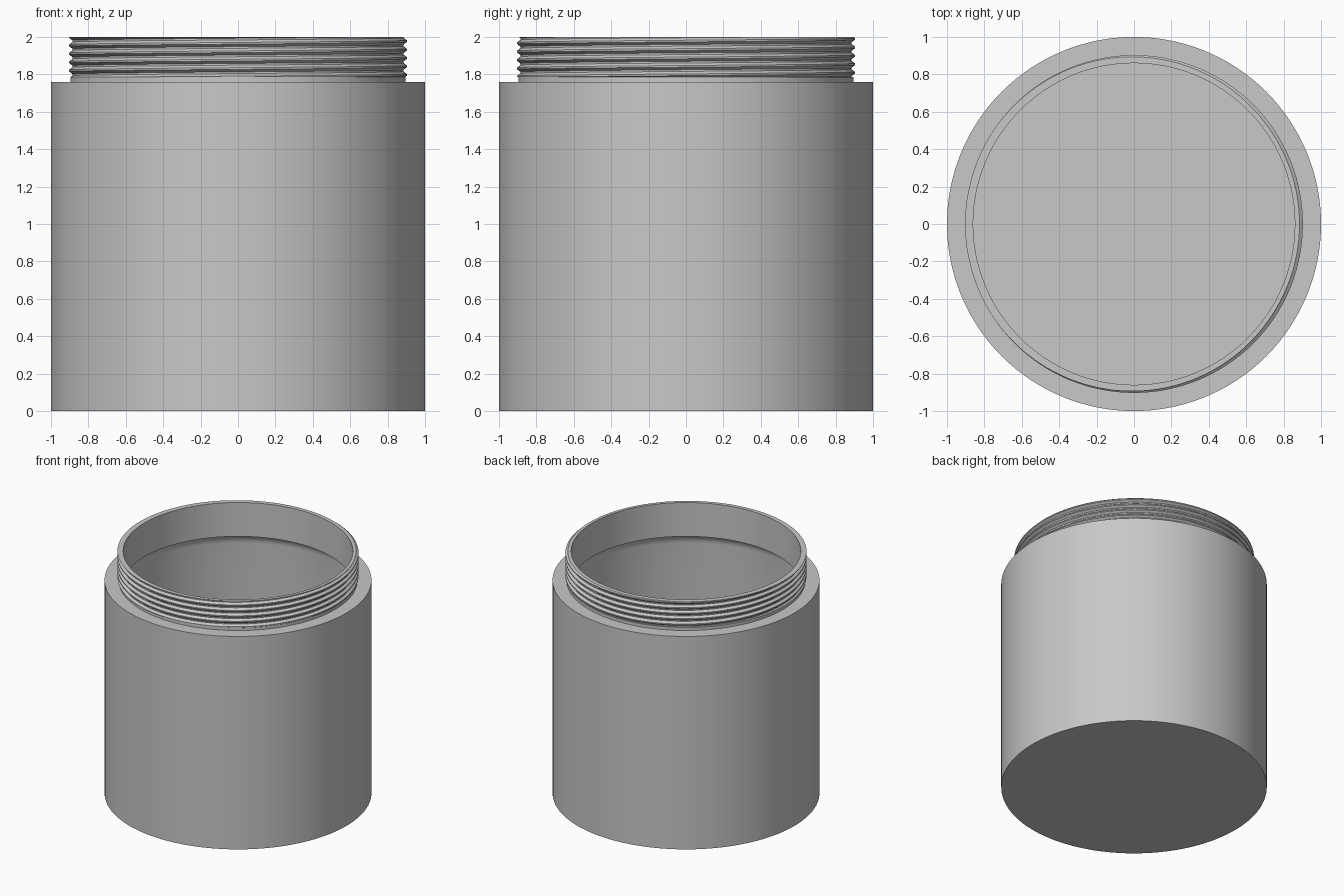
import bpy, bmesh
from math import cos, sin, pi, radians, floor

if "Cube" in bpy.data.objects:
    bpy.data.objects.remove(bpy.data.objects["Cube"], do_unlink=True)

SEGMENTS = 128
SHOULDER, TOP = 1.76, 2.0
WALL = 0.04
BORE = 0.86
THREAD_START, PITCH = 1.785, 0.045
ROOT, CREST = 0.885, 0.903
# Thread tooth: position along the pitch and radius
TOOTH = [(0.0, ROOT), (0.2, ROOT), (0.5, CREST), (0.7, CREST), (1.0, ROOT)]
PHASE = 0.1

grey = bpy.data.materials.new("light_grey")
grey.use_nodes = True
colour = (0.58, 0.58, 0.58, 1)
grey.diffuse_color = colour
grey.node_tree.nodes["Principled BSDF"].inputs["Base Color"].default_value = colour


def thread_radius(turn):
    f = turn - floor(turn)
    for (a, ra), (b, rb) in zip(TOOTH, TOOTH[1:]):
        if f <= b:
            return ra + (rb - ra) * (f - a) / (b - a)
    return ROOT


def thread_points(angle):
    """Tooth profile of one column, shifted by the helix and cut off at both ends."""
    shift = angle / (2 * pi) - PHASE
    points = []
    for turn in range(-8, 2):
        for f, _ in TOOTH[:-1]:
            z = TOP + (turn + f + shift) * PITCH
            z = min(max(z, THREAD_START), TOP)
            points.append((thread_radius((z - TOP) / PITCH - shift), z))
    return points


def column(angle):
    """Whole jar section, from the underside centre round to the inside floor centre."""
    outside = [(0, 0), (1, 0), (1, SHOULDER), (0.895, SHOULDER), (0.895, THREAD_START)]
    fillet = 0.1
    inner = 1 - WALL
    ceiling = [(inner - fillet + fillet * sin(i * pi / 16),
                SHOULDER - WALL - fillet + fillet * cos(i * pi / 16)) for i in range(9)]
    inside = [(BORE, TOP)] + ceiling + [(inner, WALL), (0, WALL)]
    return outside + thread_points(angle) + inside


# Jar body with threaded neck, swept round column by column
bm = bmesh.new()
columns = []
for j in range(SEGMENTS + 1):
    a = 2 * pi * j / SEGMENTS
    columns.append([bm.verts.new((r * cos(a), r * sin(a), z)) for r, z in column(a)])
for left, right in zip(columns, columns[1:]):
    for i in range(len(left) - 1):
        bm.faces.new((left[i], right[i], right[i + 1], left[i + 1]))
bmesh.ops.remove_doubles(bm, verts=bm.verts[:], dist=0.0001)
bmesh.ops.dissolve_degenerate(bm, edges=bm.edges[:], dist=0.0001)
bmesh.ops.recalc_face_normals(bm, faces=bm.faces[:])

mesh = bpy.data.meshes.new("threaded_jar")
bm.to_mesh(mesh)
bm.free()
mesh.materials.append(grey)
jar = bpy.data.objects.new("threaded_jar", mesh)
bpy.context.collection.objects.link(jar)

bpy.ops.object.select_all(action="DESELECT")
jar.select_set(True)
bpy.context.view_layer.objects.active = jar
bpy.ops.object.shade_smooth_by_angle(angle=radians(30))
